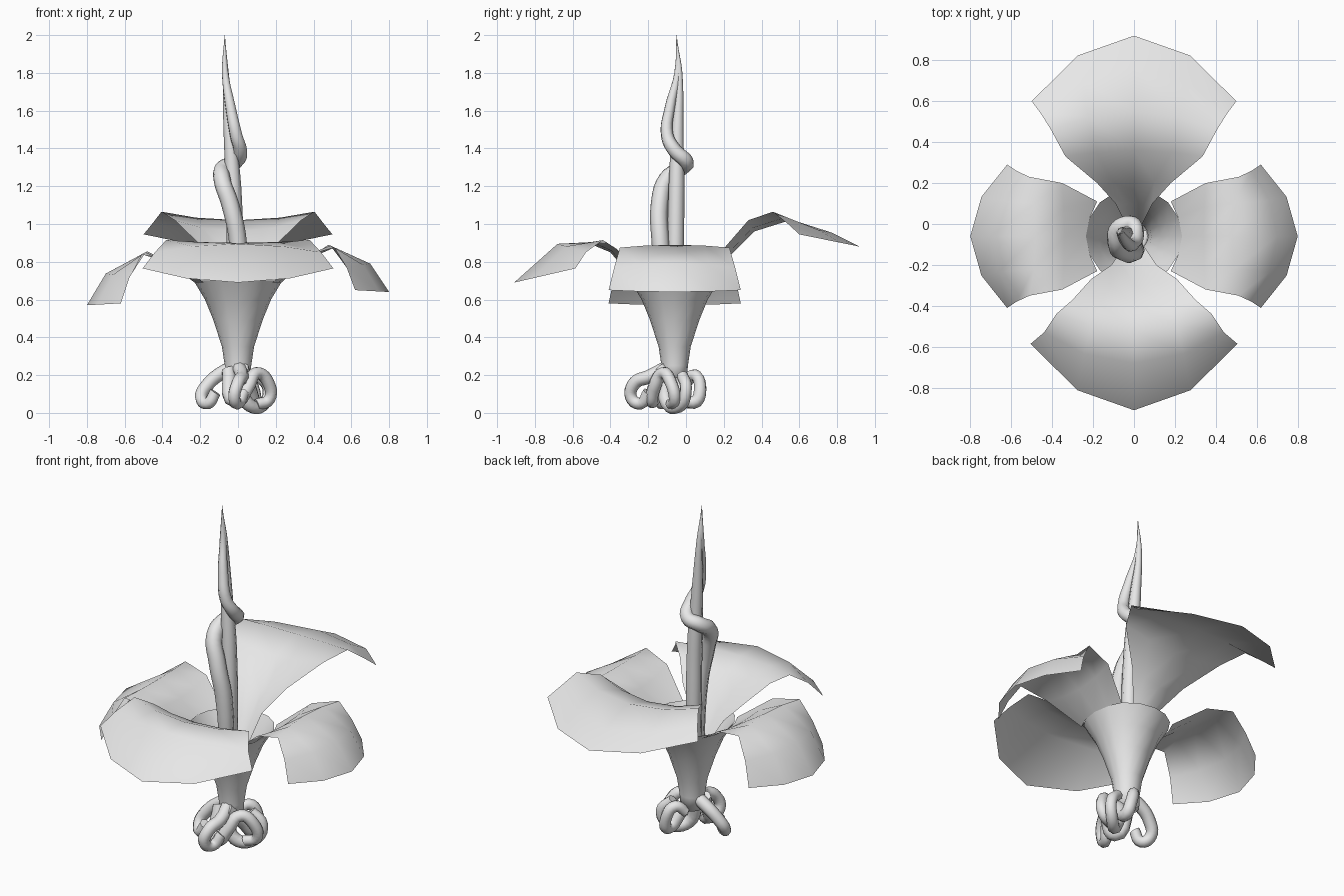
import bpy, math
from mathutils import Vector

cube = bpy.data.objects.get("Cube")
if cube:
    bpy.data.objects.remove(cube, do_unlink=True)

GREY = (0.8, 0.8, 0.8, 1)
mat = bpy.data.materials.new("pale grey")
mat.use_nodes = True
mat.diffuse_color = GREY
mat.node_tree.nodes["Principled BSDF"].inputs["Base Color"].default_value = GREY

AXIS_Y = -0.06


def add_mesh(name, verts, faces):
    mesh = bpy.data.meshes.new(name)
    mesh.from_pydata(verts, [], faces)
    mesh.update()
    mesh.materials.append(mat)
    for poly in mesh.polygons:
        poly.use_smooth = True
    obj = bpy.data.objects.new(name, mesh)
    bpy.context.collection.objects.link(obj)
    return obj


def petal(name, angle, origin, rows, drop=0.0):
    """Sheet from rows of (reach at middle, reach at edge, half width, z middle, z edge)."""
    out = Vector((math.cos(angle), math.sin(angle), 0))
    side = Vector((-out.y, out.x, 0))
    columns = (-1, -0.55, 0, 0.55, 1)
    verts, faces = [], []
    for i, (dm, de, w, zm, ze) in enumerate(rows):
        sag = drop * i / (len(rows) - 1)
        for v in columns:
            t = v * v
            p = origin + out * (dm + (de - dm) * t) + side * (w * v)
            p.z = zm + (ze - zm) * t - sag
            verts.append(p)
    n = len(columns)
    for i in range(len(rows) - 1):
        for j in range(n - 1):
            a = i * n + j
            faces.append((a, a + n, a + n + 1, a + 1))
    return add_mesh(name, verts, faces)


def tendril(name, points):
    """Tapered round tube through points of (x, y, z, radius)."""
    curve = bpy.data.curves.new(name, 'CURVE')
    curve.dimensions = '3D'
    curve.bevel_depth = 1.0
    curve.bevel_resolution = 2
    curve.resolution_u = 5
    curve.use_fill_caps = True
    spline = curve.splines.new('BEZIER')
    spline.bezier_points.add(len(points) - 1)
    for bp, (x, y, z, r) in zip(spline.bezier_points, points):
        bp.co = (x, y, z)
        bp.radius = r
        bp.handle_left_type = bp.handle_right_type = 'AUTO'
    curve.materials.append(mat)
    obj = bpy.data.objects.new(name, curve)
    bpy.context.collection.objects.link(obj)
    bpy.ops.object.select_all(action='DESELECT')
    obj.select_set(True)
    bpy.context.view_layer.objects.active = obj
    bpy.ops.object.convert(target='MESH')
    for poly in bpy.context.object.data.polygons:
        poly.use_smooth = True


# Trumpet: open flared tube with a closed foot
profile = [(0.065, 0.17), (0.07, 0.25), (0.085, 0.35), (0.13, 0.49),
           (0.175, 0.6), (0.235, 0.7)]
SIDES = 16
verts, faces = [], []
for r, z in profile:
    for k in range(SIDES):
        a = math.tau * k / SIDES
        verts.append((r * math.cos(a), AXIS_Y + r * math.sin(a), z))
for i in range(len(profile) - 1):
    for k in range(SIDES):
        a, b = i * SIDES + k, i * SIDES + (k + 1) % SIDES
        faces.append((a, b, b + SIDES, a + SIDES))
faces.append(tuple(reversed(range(SIDES))))
add_mesh("trumpet", verts, faces)

# Side petals grow from the trumpet lip and droop
side_rows = [(0.23, 0.18, 0.17, 0.69, 0.69), (0.34, 0.35, 0.26, 0.79, 0.83),
             (0.48, 0.51, 0.29, 0.89, 0.875), (0.70, 0.575, 0.32, 0.79, 0.77),
             (0.80, 0.62, 0.35, 0.64, 0.65)]
axis = Vector((0, AXIS_Y, 0))
petal("left_petal", 0, axis, side_rows)
petal("right_petal", math.pi, axis, side_rows, drop=0.07)

# Front and back petals rise out of the throat
front_rows = [(0.08, 0.08, 0.03, 0.45, 0.47), (0.2, 0.2, 0.11, 0.62, 0.66),
              (0.30, 0.27, 0.21, 0.73, 0.77), (0.40, 0.37, 0.30, 0.85, 0.87),
              (0.52, 0.44, 0.38, 0.90, 0.915), (0.68, 0.53, 0.44, 0.895, 0.85),
              (0.91, 0.585, 0.505, 0.69, 0.765)]
petal("front_petal", -math.pi / 2, Vector(), front_rows)

back_rows = [(0, 0, 0.04, 0.5, 0.52), (0.1, 0.1, 0.09, 0.67, 0.74),
             (0.21, 0.2, 0.18, 0.81, 0.87), (0.36, 0.33, 0.335, 0.96, 1.02),
             (0.55, 0.46, 0.405, 1.02, 1.065), (0.77, 0.54, 0.455, 0.955, 1.0),
             (0.92, 0.6, 0.5, 0.88, 0.945)]
petal("back_petal", math.pi / 2, Vector(), back_rows)

# Twisted pair of central strands
tendril("straight_strand", [
    (-0.01, -0.06, 0.4, 0.04), (-0.015, -0.055, 0.9, 0.045),
    (-0.025, -0.05, 1.2, 0.042), (-0.045, -0.045, 1.5, 0.032),
    (-0.065, -0.035, 1.8, 0.016), (-0.07, -0.05, 1.97, 0.003)])
tendril("coiled_strand", [
    (0, -0.1, 0.45, 0.04), (0, -0.135, 0.9, 0.047), (-0.04, -0.14, 1.1, 0.047),
    (-0.085, -0.1, 1.24, 0.045), (-0.075, -0.02, 1.3, 0.042),
    (-0.01, 0, 1.33, 0.04), (0.01, -0.06, 1.39, 0.038),
    (-0.01, -0.1, 1.47, 0.034), (-0.04, -0.085, 1.62, 0.028),
    (-0.068, -0.045, 1.8, 0.018), (-0.07, -0.05, 2.0, 0.001)])

# Curled roots, each thinning slightly toward its tip
roots = {
    "right_root": [(0, -0.06, 0.25), (-0.08, -0.05, 0.215), (-0.16, -0.06, 0.15),
                   (-0.195, -0.09, 0.08), (-0.16, -0.13, 0.05), (-0.12, -0.14, 0.11)],
    "front_root": [(0, -0.08, 0.25), (0.02, -0.2, 0.19), (0, -0.27, 0.16),
                   (-0.02, -0.29, 0.08), (0, -0.24, 0.05), (0.03, -0.2, 0.11)],
    "left_root": [(-0.05, -0.1, 0.23), (-0.01, -0.18, 0.06), (0.05, -0.17, 0.13),
                  (0.1, -0.12, 0.21), (0.16, -0.08, 0.16), (0.165, -0.06, 0.07),
                  (0.1, -0.08, 0.045)],
    "back_root": [(0.02, -0.14, 0.235), (0.06, -0.05, 0.14), (0.09, 0.04, 0.055),
                  (0.08, 0.075, 0.13), (0.04, 0.045, 0.2), (0, 0, 0.16)],
    "lower_root": [(0, -0.1, 0.2), (0.05, -0.1, 0.05), (0.13, -0.03, 0.04),
                   (0.16, 0, 0.13), (0.1, -0.02, 0.2)],
}
for name, path in roots.items():
    n = len(path) - 1
    tendril(name, [(*p, 0.038 - 0.008 * i / n) for i, p in enumerate(path)])
